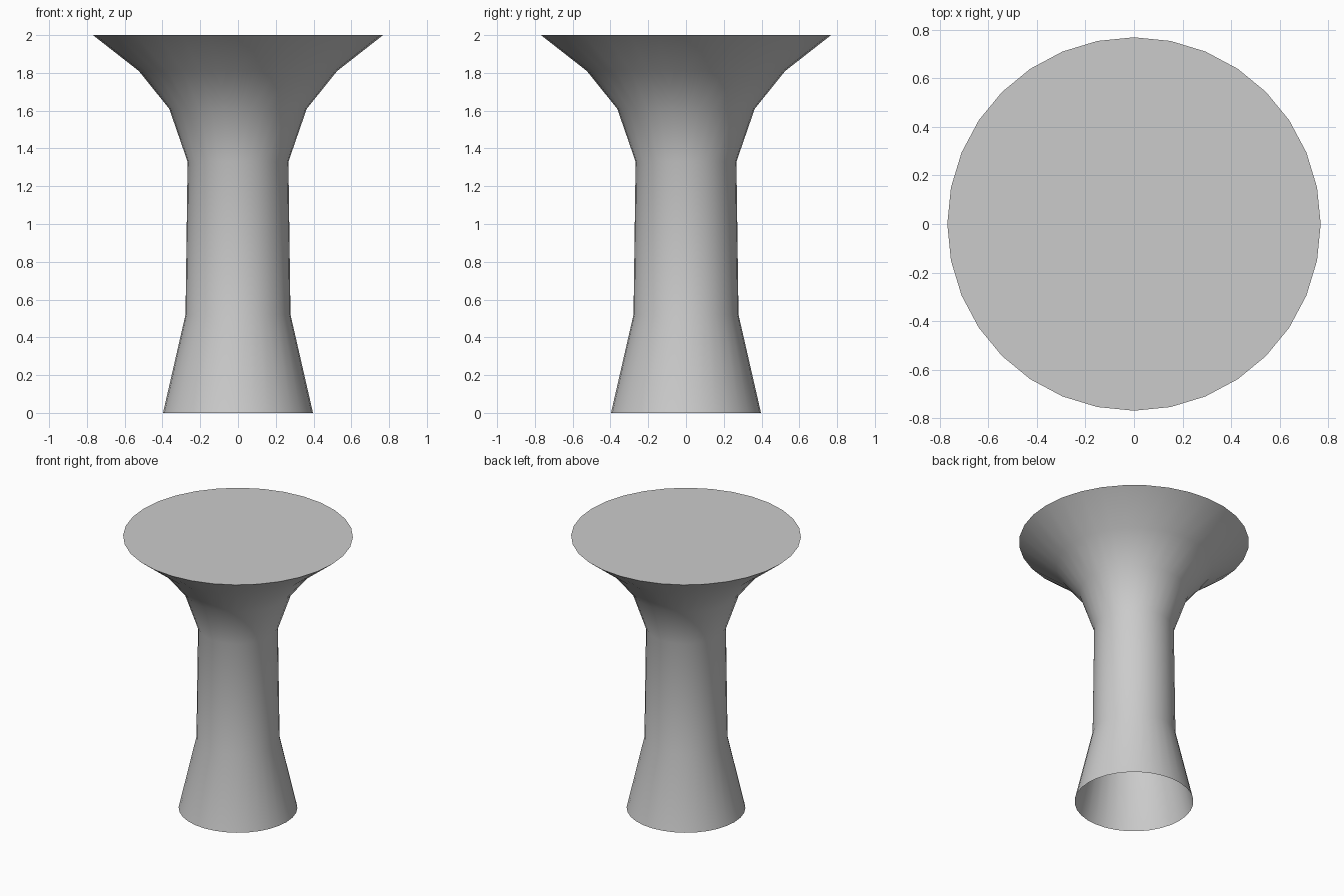
import bpy, bmesh
from math import cos, sin, tau

if "Cube" in bpy.data.objects:
    bpy.data.objects.remove(bpy.data.objects["Cube"])

SIDES = 32
# (radius, height) from the open foot to the flared rim
PROFILE = [(0.397, 0.0), (0.278, 0.52), (0.267, 1.33),
           (0.364, 1.61), (0.525, 1.81), (0.768, 2.0)]

bm = bmesh.new()
rings = [[bm.verts.new((r * cos(tau * i / SIDES), r * sin(tau * i / SIDES), z))
          for i in range(SIDES)] for r, z in PROFILE]

# Flared pedestal wall, open underneath
for low, high in zip(rings, rings[1:]):
    for i in range(SIDES):
        j = (i + 1) % SIDES
        bm.faces.new((low[i], low[j], high[j], high[i]))

# Flat round top
bm.faces.new(rings[-1])

mesh = bpy.data.meshes.new("pedestal")
bm.to_mesh(mesh)
bm.free()
pedestal = bpy.data.objects.new("pedestal", mesh)
bpy.context.collection.objects.link(pedestal)

# Smooth wall with a crisp rim
bpy.context.view_layer.objects.active = pedestal
pedestal.select_set(True)
bpy.ops.object.shade_smooth_by_angle(angle=0.7)
